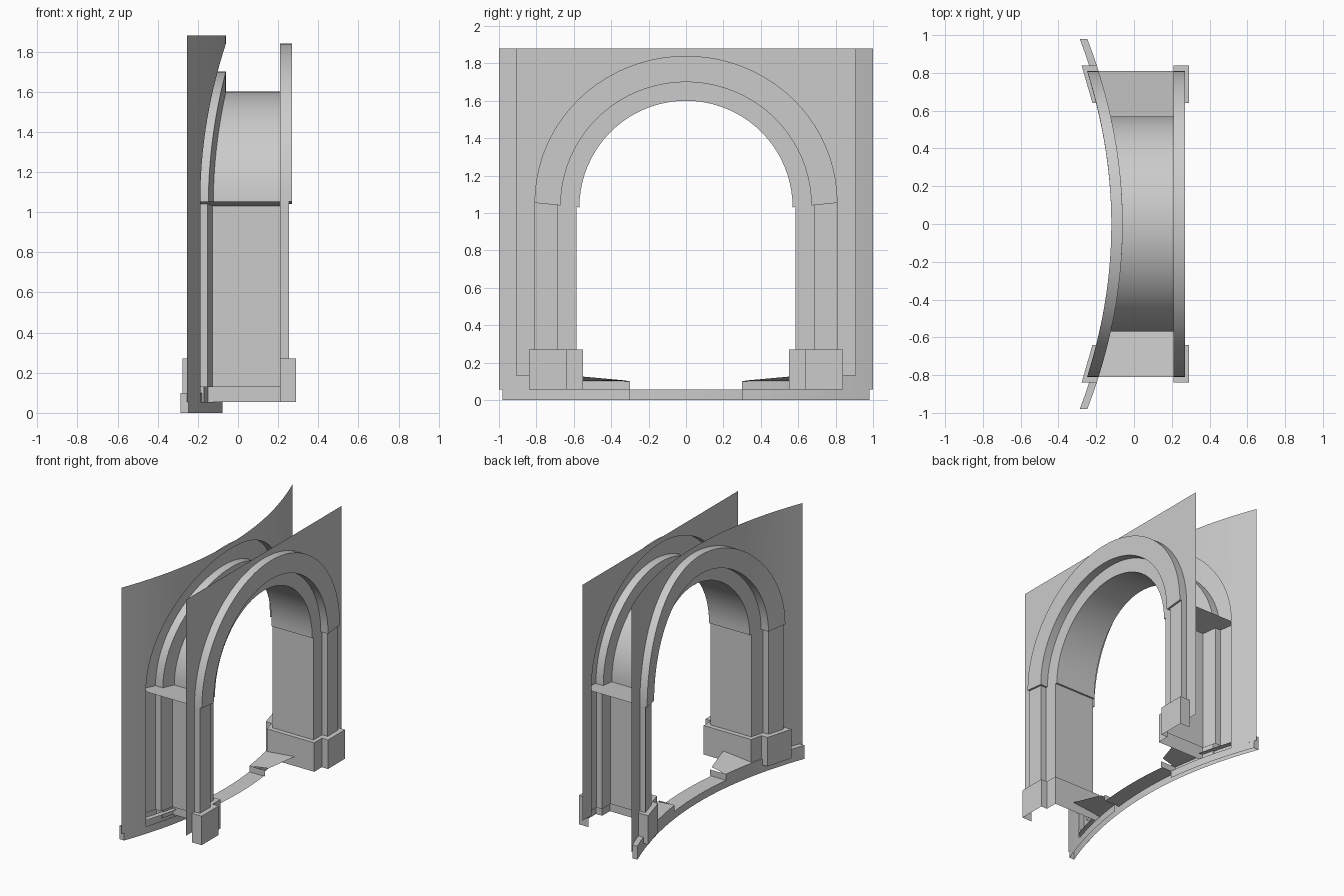
import bpy, bmesh, math

if "Cube" in bpy.data.objects:
    bpy.data.objects.remove(bpy.data.objects["Cube"])

stone = bpy.data.materials.new("grey_stone")
stone.use_nodes = True
GREY = (0.6, 0.6, 0.6, 1)
stone.diffuse_color = GREY
stone.node_tree.nodes["Principled BSDF"].inputs["Base Color"].default_value = GREY

FLAT_X = 0.21      # plane of the straight wall
SPRING = 1.03      # height where the arch begins
R_OUT, R_MID, R_IN = 0.81, 0.67, 0.57
TOP = 1.88
STEPS = 40


def bow(y):
    """x of the curved wall at a given y"""
    return -0.06 - 0.195 * y * y


def wall_x(curved, y, out=0.0):
    """x of either wall, pushed outward from the passage by out"""
    return bow(y) - out if curved else FLAT_X + out


def loft(bm, rows, flip=False):
    """Skin quads between successive rows of points"""
    grid = [[bm.verts.new(p) for p in row] for row in rows]
    for a, b in zip(grid, grid[1:]):
        for i in range(len(a) - 1):
            quad = [a[i], a[i + 1], b[i + 1], b[i]]
            bm.faces.new(quad[::-1] if flip else quad)


def finish(name, bm, angle=30):
    bmesh.ops.remove_doubles(bm, verts=bm.verts, dist=0.0005)
    mesh = bpy.data.meshes.new(name)
    bm.to_mesh(mesh)
    bm.free()
    mesh.materials.append(stone)
    obj = bpy.data.objects.new(name, mesh)
    bpy.context.collection.objects.link(obj)
    bpy.ops.object.select_all(action='DESELECT')
    obj.select_set(True)
    bpy.context.view_layer.objects.active = obj
    bpy.ops.object.shade_smooth_by_angle(angle=math.radians(angle))


def spring_z(r):
    return SPRING + (r - R_IN) * 0.1


def arch_z(r, t):
    return SPRING + r * math.sin(t) + (r - R_IN) * 0.1 * (1 - math.sin(t))


def section(profile):
    """Whole shell section: straight side outward in, then curved side back out"""
    return ([(False, o, r) for o, r in profile]
            + [(True, o, r) for o, r in reversed(profile)])


def plan(profile, side, z):
    """Section laid out in plan, z is a height or a function of the radius"""
    return [(wall_x(c, r, o), side * r, z(r) if callable(z) else z)
            for c, o, r in section(profile)]


ANGLES = [math.pi * i / STEPS for i in range(STEPS + 1)]

# Walls: thin sheets with an arched opening
for name, curved, half, bottom in (("straight_wall", False, 0.91, 0.13),
                                   ("curved_wall", True, 1.0, 0.055)):
    bm = bmesh.new()
    spandrel = [(R_OUT * math.cos(t), arch_z(R_OUT, t)) for t in reversed(ANGLES)]
    loft(bm, [[(wall_x(curved, y), y, z) for y, z in spandrel],
              [(wall_x(curved, y), y, TOP) for y, z in spandrel]], curved)
    for side in (-1, 1):
        ys = sorted(side * (R_OUT + (half - R_OUT) * i / 3) for i in range(4))
        loft(bm, [[(wall_x(curved, y), y, z) for y in ys]
                  for z in (bottom, spring_z(R_OUT), TOP)], curved)
    finish(name, bm)

# Arch: raised mouldings on both walls joined by the barrel vault
arch = [(0, R_OUT), (0.06, R_OUT), (0.06, R_MID), (0, R_MID), (0, R_IN)]
bm = bmesh.new()
loft(bm, [[(wall_x(c, r * math.cos(t), o), r * math.cos(t), arch_z(r, t))
           for c, o, r in section(arch)] for t in ANGLES], True)
finish("arch_vault", bm)

# Impost ledges under the springing of the arch
bm = bmesh.new()
for side in (-1, 1):
    for out, r0, r1 in ((0.06, R_OUT, R_MID), (0, R_MID, R_IN)):
        loft(bm, [[(wall_x(c, r, out), side * r, spring_z(r)) for r in (r0, r1)]
                  for c in (False, True)], side < 0)
finish("impost_ledges", bm)

# Jambs with pilasters, and plinths around their feet
jamb = [(0, R_OUT), (0.045, R_OUT), (0.045, 0.685), (0, 0.685), (0, 0.585)]
plinth = [(0, 0.84), (0.08, 0.84), (0.08, 0.64), (0.03, 0.64), (0.03, 0.55)]
for label, side in (("back", 1), ("front", -1)):
    bm = bmesh.new()
    loft(bm, [plan(jamb, side, 0.13), plan(jamb, side, spring_z)], side > 0)
    finish(label + "_jamb", bm)
    bm = bmesh.new()
    loft(bm, [plan(plinth, side, 0.055), plan(plinth, side, 0.27)], side > 0)
    loft(bm, [plan(jamb, side, 0.27), plan(plinth, side, 0.27)], side < 0)
    finish(label + "_plinth", bm)


# Curved sill: low in the doorway, one step higher at both sides
def sill(bm, y0, y1, height, depth):
    ys = [y0 + (y1 - y0) * i / 8 for i in range(9)]
    loft(bm, [[(bow(y) - 0.04, y, z) for y in ys] for z in (0, height)], True)
    loft(bm, [[(bow(y) + d, y, height) for y in ys] for d in (-0.04, depth)], True)


bm = bmesh.new()
sill(bm, -0.3, 0.3, 0.055, 0.08)
for side in (-1, 1):
    a, b, c = (side * v for v in (0.3, 0.55, 0.98))
    sill(bm, min(a, c), max(a, c), 0.1, 0)
    # inner kerb, riser and end cap
    ys = [a + (c - a) * i / 8 for i in range(9)]
    loft(bm, [[(bow(y), y, z) for y in ys] for z in (0, 0.055)], side < 0)
    loft(bm, [[(bow(a) + d, a, z) for d in (-0.04, 0.09)] for z in (0.055, 0.1)], side < 0)
    loft(bm, [[(bow(c) + d, c, z) for d in (-0.04, 0)] for z in (0, 0.1)], side > 0)
finish("curved_sill", bm)

# Sloping step tops beside the plinths
bm = bmesh.new()
for side in (-1, 1):
    loft(bm, [[(bow(0.3) - 0.03, side * 0.3, 0.1), (0.02, side * 0.33, 0.105)],
              [(bow(0.55) - 0.03, side * 0.55, 0.102), (0.08, side * 0.55, 0.125)]],
         side < 0)
finish("step_tops", bm)
